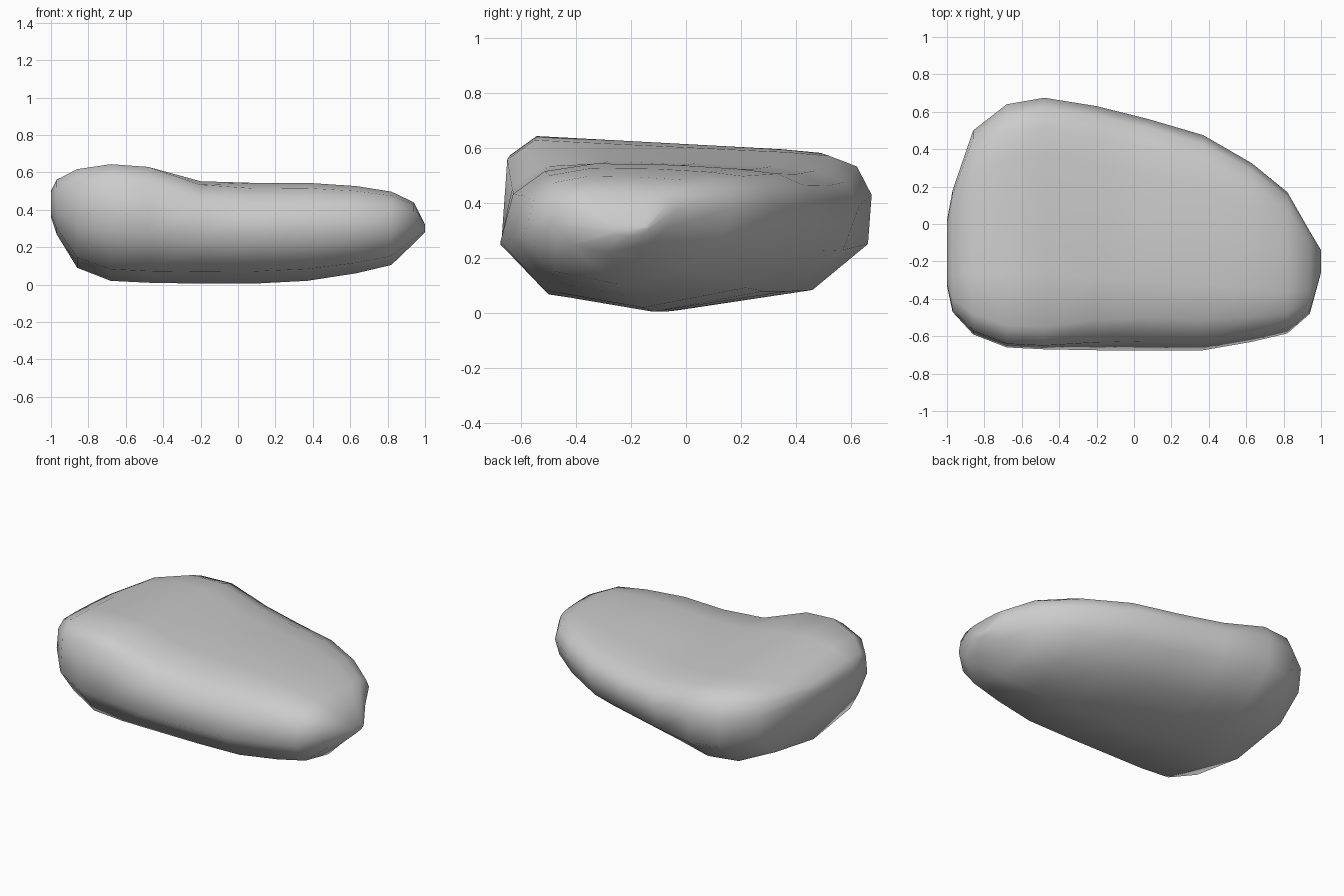
import bpy, bmesh

if "Cube" in bpy.data.objects:
    bpy.data.objects.remove(bpy.data.objects["Cube"])

# Cross-section outlines (u across depth, v up): squarer left end, rounder right end
LEFT = [(-1, .42), (-.97, .88), (-.82, 1), (-.4, 1), (.1, 1), (.55, 1), (.77, .99),
        (.92, .93), (1, .75), (.98, .43), (.68, .13), (-.05, 0), (-.75, .1)]
RIGHT = [(-1, .45), (-.92, .78), (-.72, .94), (-.4, 1), (.1, 1), (.5, .98), (.75, .95),
         (.92, .87), (1, .72), (.88, .42), (.55, .14), (-.1, 0), (-.72, .12)]

# Stations: x, front y, back y, bottom z, front top z, back top z, blend to RIGHT
STATIONS = [
    (-1.00, -.33, .02, .36, .50, .50, .6),
    (-.97, -.47, .18, .27, .57, .54, .4),
    (-.86, -.59, .50, .09, .63, .565, .2),
    (-.68, -.66, .64, .02, .65, .58, 0),
    (-.48, -.67, .675, .01, .635, .57, 0),
    (-.20, -.675, .63, .005, .56, .535, .7),
    (.08, -.675, .56, .005, .55, .53, 1),
    (.37, -.675, .475, .02, .55, .53, 1),
    (.63, -.63, .325, .06, .53, .52, 1),
    (.82, -.585, .17, .105, .50, .49, 1),
    (.94, -.48, -.04, .22, .44, .44, 1),
    (1.00, -.26, -.14, .28, .32, .32, 1),
]


def ring(bm, x, yf, yb, zb, zf, zk, t):
    verts = []
    for (u0, v0), (u1, v1) in zip(LEFT, RIGHT):
        u, v = u0 + (u1 - u0) * t, v0 + (v1 - v0) * t
        f = (u + 1) / 2
        top = zf + (zk - zf) * f
        verts.append(bm.verts.new((x, yf + (yb - yf) * f, zb + (top - zb) * v)))
    return verts


# Rock body: lofted rings closed with fans at both ends
bm = bmesh.new()
rings = [ring(bm, *s) for s in STATIONS]
n = len(LEFT)
for a, b in zip(rings, rings[1:]):
    for i in range(n):
        j = (i + 1) % n
        bm.faces.new((a[i], a[j], b[j], b[i]))
for end in (rings[0], rings[-1]):
    cap = bm.faces.new(end)
    bmesh.ops.poke(bm, faces=[cap])
bmesh.ops.recalc_face_normals(bm, faces=bm.faces)
for face in bm.faces:
    face.smooth = True

mesh = bpy.data.meshes.new("rock")
bm.to_mesh(mesh)
bm.free()
rock = bpy.data.objects.new("rock", mesh)
bpy.context.collection.objects.link(rock)
